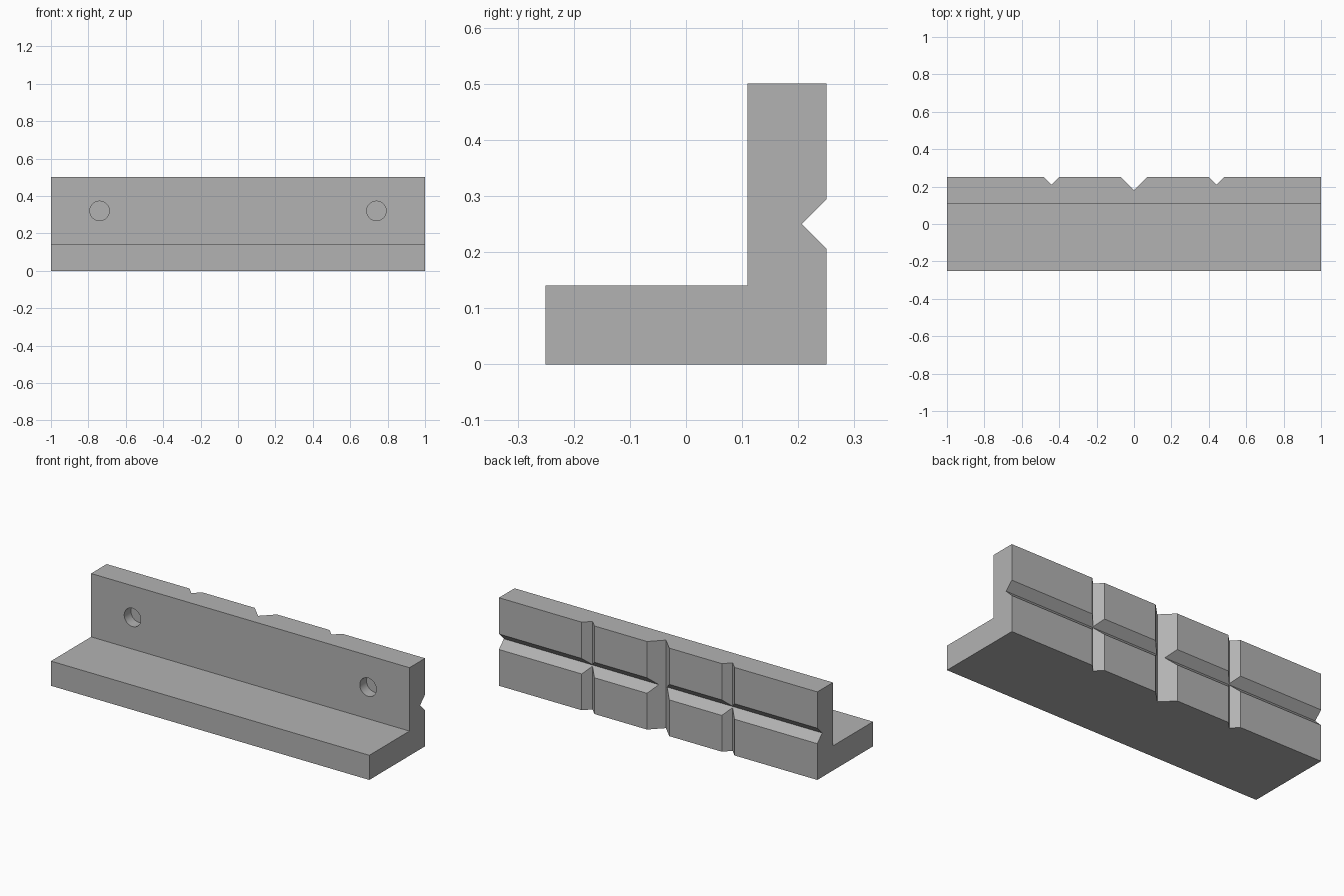
import bpy
import bmesh
from math import pi
from mathutils import Matrix, Vector

if "Cube" in bpy.data.objects:
    bpy.data.objects.remove(bpy.data.objects["Cube"], do_unlink=True)

LENGTH, BACK, FRONT, HEIGHT = 2.0, 0.25, -0.25, 0.5
WALL_Y, BASE_Z = 0.11, 0.14

grey = bpy.data.materials.new("plain grey")
grey.use_nodes = True
colour = (0.45, 0.45, 0.45, 1)
grey.diffuse_color = colour
grey.node_tree.nodes["Principled BSDF"].inputs["Base Color"].default_value = colour


def finish(name, bm):
    bmesh.ops.recalc_face_normals(bm, faces=bm.faces)
    mesh = bpy.data.meshes.new(name)
    bm.to_mesh(mesh)
    bm.free()
    mesh.materials.append(grey)
    obj = bpy.data.objects.new(name, mesh)
    bpy.context.collection.objects.link(obj)
    return obj


def prism(name, outline, direction):
    """Extrude a closed outline along a direction."""
    bm = bmesh.new()
    face = bm.faces.new([bm.verts.new(p) for p in outline])
    result = bmesh.ops.extrude_face_region(bm, geom=[face])
    moved = [v for v in result["geom"] if isinstance(v, bmesh.types.BMVert)]
    bmesh.ops.translate(bm, verts=moved, vec=Vector(direction))
    return finish(name, bm)


def cut(target, cutter):
    """Subtract the cutter and remove it."""
    cutter.hide_render = True
    mod = target.modifiers.new(cutter.name, "BOOLEAN")
    mod.operation = "DIFFERENCE"
    mod.solver = "EXACT"
    mod.object = cutter
    bpy.context.view_layer.objects.active = target
    bpy.ops.object.modifier_apply(modifier=mod.name)
    bpy.data.objects.remove(cutter, do_unlink=True)


def notch(depth):
    """45 degree V section as (across, y), reaching past the back face."""
    over = 0.03
    wide = depth + over
    return [(0, BACK - depth), (wide, BACK + over), (-wide, BACK + over)]


# L-shaped bracket body
profile = [(FRONT, 0), (BACK, 0), (BACK, HEIGHT), (WALL_Y, HEIGHT),
           (WALL_Y, BASE_Z), (FRONT, BASE_Z)]
bracket = prism("angle_bracket", [(-LENGTH / 2, y, z) for y, z in profile], (LENGTH, 0, 0))

# Lengthwise groove in the back
outline = [(-1.1, y, HEIGHT / 2 + a) for a, y in notch(0.044)]
cut(bracket, prism("long_groove", outline, (2.2, 0, 0)))

# Upright grooves in the back, the middle one larger
for x, depth in ((-0.44, 0.04), (0, 0.07), (0.44, 0.04)):
    outline = [(x + a, y, -0.1) for a, y in notch(depth)]
    cut(bracket, prism("upright_groove", outline, (0, 0, HEIGHT + 0.2)))

# Blind round holes in the front of the wall
hole_depth = 0.06
for side in (-1, 1):
    bm = bmesh.new()
    bmesh.ops.create_cone(bm, cap_ends=True, segments=48, radius1=0.052, radius2=0.052,
                          depth=2 * hole_depth,
                          matrix=Matrix.Translation((side * 0.74, WALL_Y, 0.32))
                          @ Matrix.Rotation(pi / 2, 4, "X"))
    cut(bracket, finish("round_hole", bm))

# Smooth hole walls, crisp edges elsewhere
bpy.ops.object.select_all(action="DESELECT")
bracket.select_set(True)
bpy.context.view_layer.objects.active = bracket
bpy.ops.object.shade_smooth_by_angle(angle=pi / 6)
